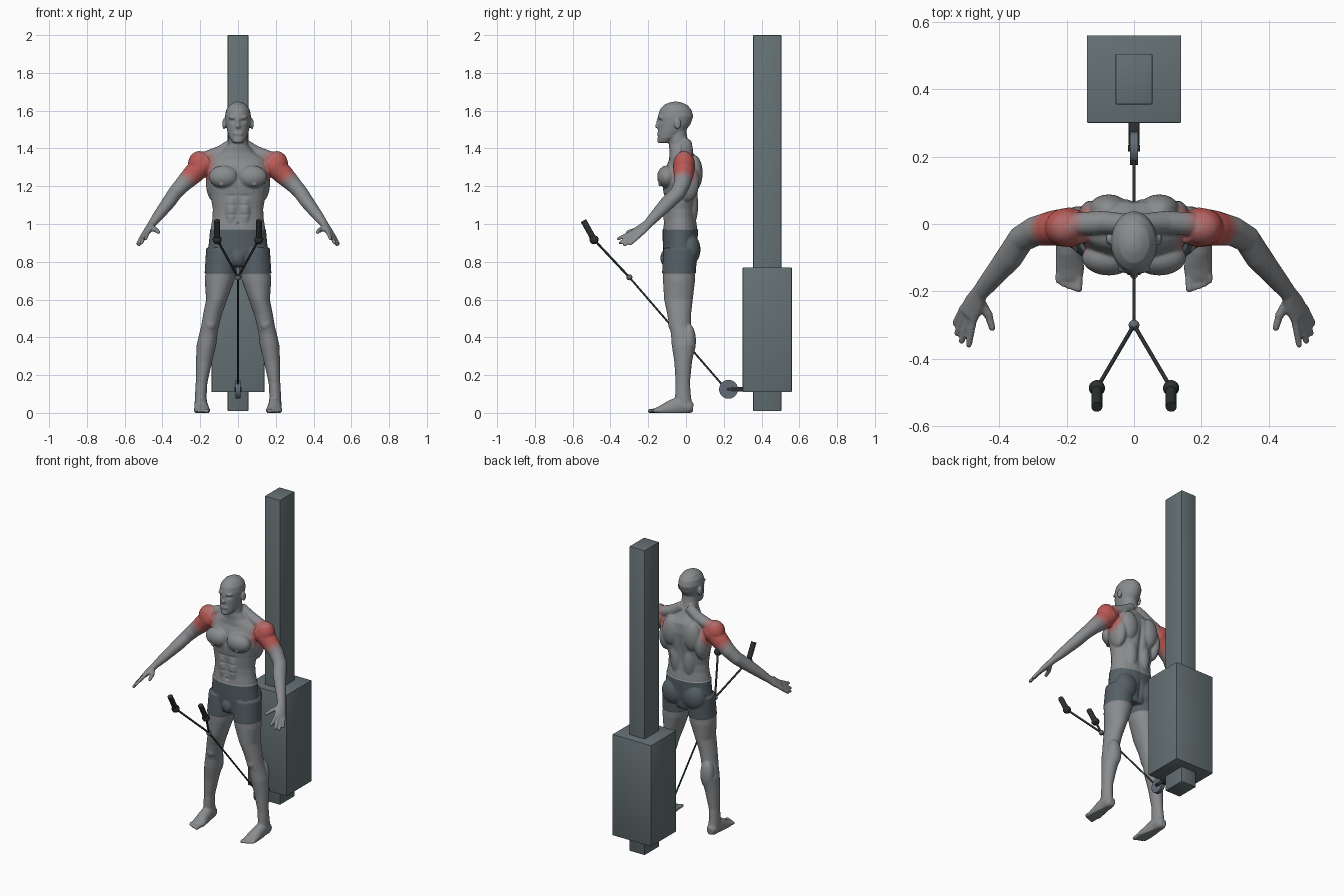
import bpy
import bmesh
from math import exp
from mathutils import Matrix, Vector

default = bpy.data.objects.get("Cube")
if default:
    bpy.data.objects.remove(default, do_unlink=True)


def material(name, colour):
    mat = bpy.data.materials.new(name)
    mat.use_nodes = True
    rgba = (*colour, 1)
    mat.diffuse_color = rgba
    mat.node_tree.nodes["Principled BSDF"].inputs["Base Color"].default_value = rgba
    return mat


skin_colour = Vector((.25, .26, .27))
red_colour = Vector((.5, .1, .09))
skin = material("skin grey", skin_colour)
reds = [material(name, skin_colour.lerp(red_colour, mix)) for name, mix in
        (("muscle red", 1), ("muscle rose", .75), ("muscle pink", .5), ("muscle pale", .25))]
cloth = material("shorts slate", (.09, .115, .13))
steel = material("machine steel", (.13, .165, .175))
metal = material("pulley metal", (.12, .15, .18))
rubber = material("dark rubber", (.025, .03, .03))


def make_object(name, bm, *mats):
    bmesh.ops.recalc_face_normals(bm, faces=bm.faces)
    mesh = bpy.data.meshes.new(name)
    bm.to_mesh(mesh)
    bm.free()
    for mat in mats:
        mesh.materials.append(mat)
    obj = bpy.data.objects.new(name, mesh)
    bpy.context.collection.objects.link(obj)
    bpy.ops.object.select_all(action='DESELECT')
    obj.select_set(True)
    bpy.context.view_layer.objects.active = obj
    return obj


def tube(bm, rings, side=(1, 0, 0), flat=False, sides=24):
    """Loft elliptical rings given as x, y, z, half width, half depth."""
    points = [Vector(r[:3]) for r in rings]
    last = len(points) - 1
    loops = []
    for i, ring in enumerate(rings):
        along = Vector((0, 0, 1)) if flat else points[min(i + 1, last)] - points[max(i - 1, 0)]
        along.normalize()
        u = Vector(side)
        u = (u - along * u.dot(along)).normalized()
        v = along.cross(u)
        turn = [Matrix.Rotation(6.283185 * k / sides, 2) @ Vector((1, 0)) for k in range(sides)]
        loops.append([bm.verts.new(points[i] + u * c.x * ring[3] + v * c.y * ring[4]) for c in turn])
    for low, high in zip(loops, loops[1:]):
        for k in range(sides):
            j = (k + 1) % sides
            bm.faces.new((low[k], low[j], high[j], high[k]))
    bm.faces.new(loops[0])
    bm.faces.new(loops[-1])


def blob(bm, centre, radii):
    place = Matrix.Translation(centre) @ Matrix.Diagonal((*radii, 1))
    bmesh.ops.create_uvsphere(bm, u_segments=20, v_segments=14, radius=1, matrix=place)


def digit(bm, start, end, radius):
    tube(bm, [(*start, radius, radius), (*end, radius * .85, radius * .85)], side=(.6, .7, .4), sides=12)
    blob(bm, end, [radius * .85] * 3)


def upright(bm, rows):
    tube(bm, [(x, y, z, a, b) for z, x, y, a, b in rows], flat=True)


body = bmesh.new()

# Torso and neck, from the pelvis up
upright(body, [
    (.78, 0, -.035, .1, .075), (.86, 0, -.03, .155, .088), (.93, 0, -.03, .148, .09),
    (.98, 0, -.03, .144, .091), (1.03, 0, -.03, .136, .084), (1.08, 0, -.03, .134, .083),
    (1.15, 0, -.028, .146, .09), (1.22, 0, -.028, .16, .1), (1.28, 0, -.02, .165, .096),
    (1.34, 0, -.012, .15, .078), (1.38, 0, -.025, .085, .062), (1.42, 0, -.037, .053, .054),
    (1.47, 0, -.045, .05, .05), (1.52, 0, -.05, .05, .05)])
# Head
upright(body, [
    (1.43, 0, -.117, .028, .032), (1.455, 0, -.096, .046, .054), (1.49, 0, -.076, .057, .073),
    (1.53, 0, -.062, .065, .087), (1.57, 0, -.055, .069, .094), (1.605, 0, -.055, .063, .084),
    (1.63, 0, -.055, .046, .062), (1.643, 0, -.055, .025, .034), (1.648, 0, -.055, .008, .01)])
# Leg
upright(body, [
    (.87, .085, -.03, .08, .085), (.74, .093, -.037, .08, .086), (.7, .098, -.037, .078, .085),
    (.6, .113, -.04, .056, .076), (.52, .135, -.036, .05, .063), (.46, .148, -.032, .047, .058),
    (.42, .157, -.024, .048, .056), (.36, .167, -.013, .052, .063), (.27, .18, -.015, .043, .047),
    (.16, .193, -.017, .031, .038), (.09, .197, -.016, .031, .042), (.03, .197, -.01, .034, .045)])
# Foot and toes
tube(body, [
    (.197, .038, .028, .022, .024), (.197, .015, .03, .033, .036), (.196, -.03, .04, .035, .05),
    (.194, -.08, .026, .038, .042), (.19, -.13, .014, .043, .026), (.19, -.165, .01, .038, .014)])
for i in range(5):
    x = .164 + .0155 * i
    digit(body, (x, -.15, .013), (x, -.193 + .003 * i * i / 2, .01), .013 if i == 0 else .0095)

# Arm running into the palm
tube(body, [
    (.15, -.01, 1.335, .045, .05), (.19, -.01, 1.31, .06, .058), (.24, -.012, 1.262, .052, .054),
    (.295, -.022, 1.207, .044, .043), (.335, -.045, 1.162, .041, .038), (.367, -.095, 1.115, .041, .036),
    (.425, -.165, 1.04, .031, .028), (.458, -.205, .997, .026, .02), (.473, -.235, .972, .035, .019),
    (.492, -.27, .946, .037, .015)], side=(.6, .72, -.4))
# Fingers and thumb
base_first, base_last = Vector((.476, -.282, .958)), Vector((.506, -.247, .938))
tips = [(.49, -.358, .922), (.511, -.347, .9), (.525, -.324, .89), (.53, -.294, .896)]
for i, tip in enumerate(tips):
    digit(body, base_first.lerp(base_last, i / 3), Vector(tip), .0115)
digit(body, (.46, -.225, .982), (.432, -.27, .967), .016)
digit(body, (.432, -.27, .967), (.421, -.308, .957), .0125)

# Muscles and facial features, one side
for centre, radii in [
        ((.075, -.1, 1.25), (.08, .053, .06)),       # chest
        ((.088, -.14, 1.207), (.008, .009, .008)),   # nipple
        ((.075, .043, 1.27), (.06, .045, .095)),     # shoulder blade
        ((.128, .005, 1.22), (.042, .065, .1)),      # side of back
        ((.205, -.01, 1.318), (.06, .057, .068)),    # shoulder cap
        ((.045, .02, 1.1), (.045, .045, .12)),       # lower back
        ((.035, -.085, 1.07), (.035, .037, .12)),    # belly
        ((.078, .017, .865), (.07, .056, .08)),      # buttock
        ((0, -.1, .82), (.035, .032, .045)),         # groin
        ((.165, .015, .38), (.045, .038, .09)),      # calf
        ((.146, -.07, .47), (.03, .025, .035)),      # knee
        ((.074, -.045, 1.53), (.009, .018, .03)),    # ear
        ((0, -.149, 1.518), (.013, .016, .013)),     # nose tip
        ((0, -.143, 1.54), (.009, .014, .028)),      # nose bridge
        ((.024, -.132, 1.563), (.026, .015, .009)),  # brow
        ((.01, -.142, 1.478), (.016, .012, .01)),    # lips
        ((0, -.138, 1.442), (.024, .015, .015))]:    # chin
    blob(body, centre, radii)
tube(body, [(.02, .0, 1.43, .03, .03), (.09, .005, 1.382, .034, .034), (.17, 0, 1.35, .035, .035)],
     side=(0, 1, 0))

man = make_object("man", body, skin, *reds, cloth)
mirror = man.modifiers.new("mirror", 'MIRROR')
mirror.use_mirror_merge = False
remesh = man.modifiers.new("blend", 'REMESH')
remesh.mode = 'VOXEL'
remesh.voxel_size = .005
relax = man.modifiers.new("relax", 'SMOOTH')
relax.factor = .5
relax.iterations = 5
for mod in [m.name for m in man.modifiers]:
    bpy.ops.object.modifier_apply(modifier=mod)

# Hollows pressed into the body: centre, radii, push along y
hollows = [
    ((.027, -.135, 1.546), (.015, .04, .01), .009),
    ((0, .07, 1.17), (.016, .05, .15), -.014),
    ((0, -.14, 1.25), (.011, .05, .06), .009),
    ((0, -.12, 1.08), (.009, .04, .08), .005),
    ((0, -.12, 1.0), (.008, .04, .008), .012),
    ((0, .07, .85), (.012, .05, .06), -.012)]
hollows += [((.035, -.12, z), (.03, .04, .007), .004) for z in (1.05, 1.1, 1.15)]
shorts_bottom, shorts_top = .74, .97
bm = bmesh.new()
bm.from_mesh(man.data)
for v in bm.verts:
    p = Vector((abs(v.co.x), v.co.y, v.co.z))
    for centre, radii, push in hollows:
        if abs(p.z - centre[2]) < 2.5 * radii[2]:
            d = sum(((a - b) / r) ** 2 for a, b, r in zip(p, centre, radii))
            v.co.y += push * exp(-d)
    v.co.z = max(v.co.z, 0)

# Shorts: cut clean hems, then lift the cloth off the skin
for z in (shorts_bottom, shorts_top):
    bmesh.ops.bisect_plane(bm, geom=bm.verts[:] + bm.edges[:] + bm.faces[:], dist=.0005,
                           plane_co=(0, 0, z), plane_no=(0, 0, 1))
bm.normal_update()
shoulder = Vector((.215, -.01, 1.3))
for f in bm.faces:
    f.smooth = True
    c = f.calc_center_median()
    reach = (Vector((abs(c.x), c.y, c.z)) - shoulder).length
    shade = [i for i, limit in enumerate((.075, .086, .097, .108)) if reach < limit]
    if shorts_bottom < c.z < shorts_top and abs(c.x) < .3:
        f.material_index = 5
    elif shade:
        f.material_index = 1 + shade[0]
for v in {v for f in bm.faces if f.material_index == 5 for v in f.verts}:
    v.co += v.normal * .004
bm.to_mesh(man.data)
bm.free()


def box(name, low, high, mat, bevel=.004):
    low, high = Vector(low), Vector(high)
    bm = bmesh.new()
    place = Matrix.Translation((low + high) / 2) @ Matrix.Diagonal((*(high - low), 1))
    bmesh.ops.create_cube(bm, size=1, matrix=place)
    bmesh.ops.bevel(bm, geom=bm.edges[:], offset=bevel, segments=2, affect='EDGES', profile=.5)
    make_object(name, bm, mat)
    bpy.ops.object.shade_smooth_by_angle()


def rod(name, start, end, radius, mat, side=(1, 0, 0)):
    bm = bmesh.new()
    tube(bm, [(*start, radius, radius), (*end, radius, radius)], side)
    make_object(name, bm, mat)
    bpy.ops.object.shade_smooth_by_angle()


def ball(name, centre, radius, mat):
    bm = bmesh.new()
    blob(bm, centre, [radius] * 3)
    make_object(name, bm, mat)
    bpy.ops.object.shade_smooth_by_angle()


# Cable machine
box("weight_housing", (-.14, .3, .11), (.14, .56, .77), steel)
box("post", (-.055, .355, .01), (.055, .505, 2), steel)
box("pulley_bracket", (-.016, .235, .112), (.016, .305, .138), rubber, .002)
rod("pulley", (-.012, .225, .125), (.012, .225, .125), .05, metal, (0, 1, 0))
rod("pulley_axle", (-.018, .225, .125), (.018, .225, .125), .01, rubber, (0, 1, 0))

# Cable, split rope and grips
knot = (0, -.3, .718)
rod("cable", (0, .195, .145), knot, .005, rubber)
ball("cable_knot", knot, .016, metal)
for label, s in (("left", 1), ("right", -1)):
    grip = (s * .11, -.487, .917)
    rod(label + "_rope", knot, grip, .006, rubber)
    ball(label + "_rope_stop", grip, .024, rubber)
    rod(label + "_grip", grip, (s * .11, -.543, 1.018), .016, rubber)
